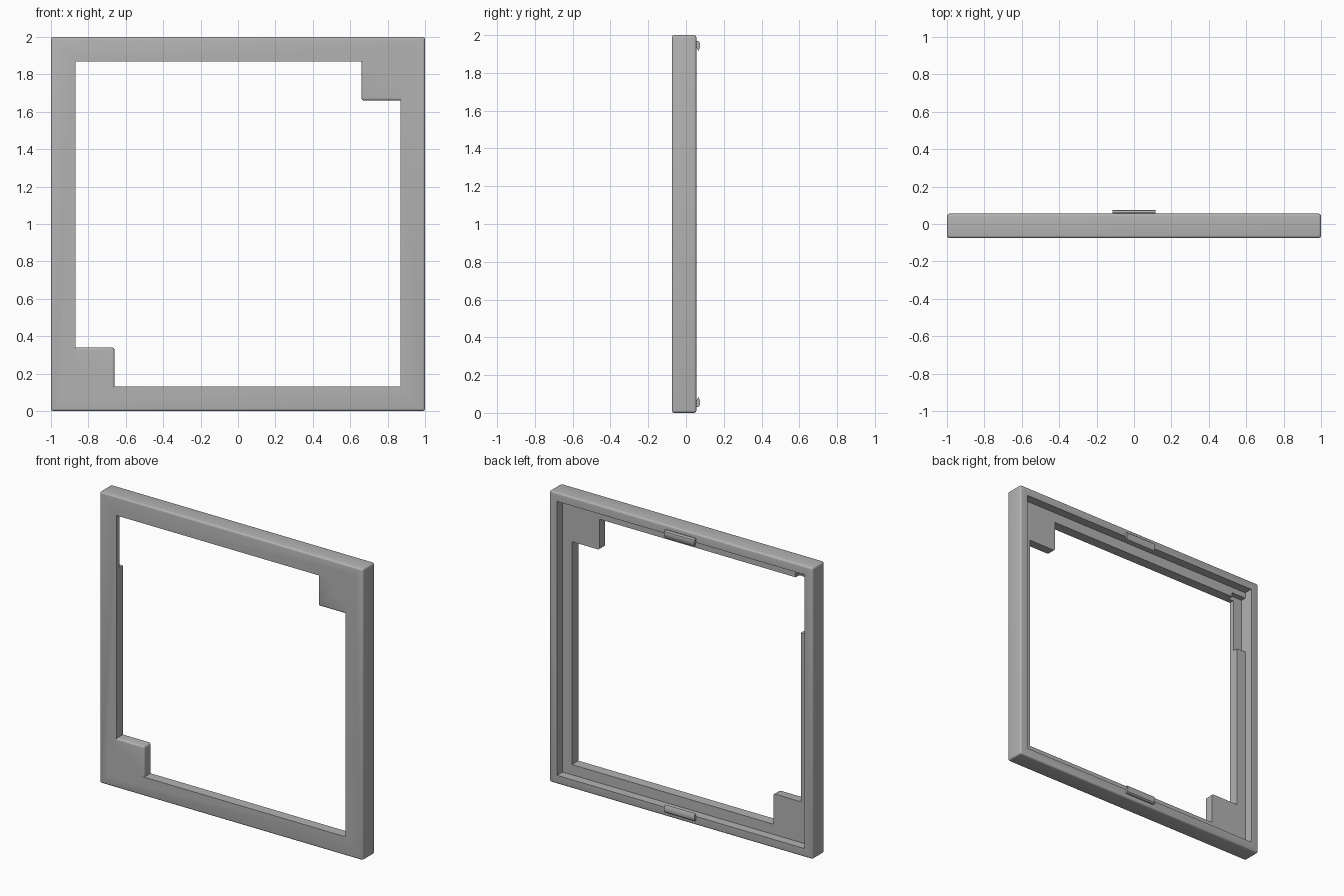
import bpy
import bmesh
from mathutils import Vector

cube = bpy.data.objects.get("Cube")
if cube:
    bpy.data.objects.remove(cube, do_unlink=True)

FRONT, BACK = -0.075, 0.055      # depth range of the frame
LEDGE = -0.005                   # floor of the rear recess
INNER, RECESS = 0.87, 0.94       # half widths of opening and recess

grey = bpy.data.materials.new("plain_grey")
grey.use_nodes = True
colour = (0.45, 0.45, 0.45, 1)
grey.diffuse_color = colour
grey.node_tree.nodes["Principled BSDF"].inputs["Base Color"].default_value = colour


def finish(name, bm):
    bmesh.ops.recalc_face_normals(bm, faces=bm.faces)
    mesh = bpy.data.meshes.new(name)
    bm.to_mesh(mesh)
    bm.free()
    mesh.materials.append(grey)
    obj = bpy.data.objects.new(name, mesh)
    bpy.context.collection.objects.link(obj)
    return obj


def box(name, low, high, bevel=0):
    low, high = Vector(low), Vector(high)
    bm = bmesh.new()
    bmesh.ops.create_cube(bm, size=1)
    for v in bm.verts:
        v.co = (low + high) / 2 + v.co * (high - low)
    if bevel:
        bmesh.ops.bevel(bm, geom=bm.edges[:], offset=bevel, segments=4,
                        profile=0.5, affect='EDGES')
    return finish(name, bm)


def prism(name, points, direction):
    bm = bmesh.new()
    face = bm.faces.new([bm.verts.new(p) for p in points])
    ext = bmesh.ops.extrude_face_region(bm, geom=[face])["geom"]
    bmesh.ops.translate(bm, vec=direction,
                        verts=[v for v in ext if isinstance(v, bmesh.types.BMVert)])
    return finish(name, bm)


def combine(target, tool, operation):
    mod = target.modifiers.new(operation.lower(), 'BOOLEAN')
    mod.operation, mod.solver, mod.object = operation, 'EXACT', tool
    bpy.context.view_layer.objects.active = target
    bpy.ops.object.modifier_apply(modifier=mod.name)
    bpy.data.objects.remove(tool, do_unlink=True)


def smooth(obj):
    bpy.ops.object.select_all(action='DESELECT')
    obj.select_set(True)
    bpy.context.view_layer.objects.active = obj
    bpy.ops.object.shade_smooth_by_angle(angle=0.6)


# Square frame with rounded outer edges and a through opening
frame = box("frame", (-1, FRONT, 0), (1, BACK, 2), 0.013)
combine(frame, box("opening", (-INNER, -1, 1 - INNER), (INNER, 1, 1 + INNER)), 'DIFFERENCE')

# Screw blocks in two opposite corners
for s in (1, -1):
    near, far = 0.66 * s, 0.95 * s
    a, b = sorted((near, far))
    combine(frame, box("screw_block", (a, FRONT, 1 + a), (b, 0.03, 1 + b), 0.013), 'UNION')

# Rear recess, which also trims the blocks level with the ledge
combine(frame, box("recess", (-RECESS, LEDGE, 1 - RECESS), (RECESS, 1, 1 + RECESS)), 'DIFFERENCE')

# Shallow notch in the ledge beside the upper corner
combine(frame, box("ledge_notch", (-RECESS, -0.042, 1.5), (-0.83, 0.02, 1.9)), 'DIFFERENCE')

# Screw holes
for s in (1, -1):
    bm = bmesh.new()
    bmesh.ops.create_cone(bm, cap_ends=True, segments=48, radius1=0.053, radius2=0.053, depth=1)
    for v in bm.verts:
        v.co = (v.co.x + 0.805 * s, v.co.z, v.co.y + 1 + 0.805 * s)
    combine(frame, finish("screw_hole", bm), 'DIFFERENCE')
smooth(frame)

# Hooked clips on the middle of the upper and lower back rim
hook = [(0.05, 0.03), (0.062, 0.03), (0.072, 0.038), (0.075, 0.052),
        (0.072, 0.07), (0.065, 0.085), (0.058, 0.07), (0.05, 0.058)]
for name, s in (("upper_clip", 1), ("lower_clip", -1)):
    clip = prism(name, [(-0.115, y, 1 + s * (1 - inset)) for y, inset in hook], (0.23, 0, 0))
    smooth(clip)
